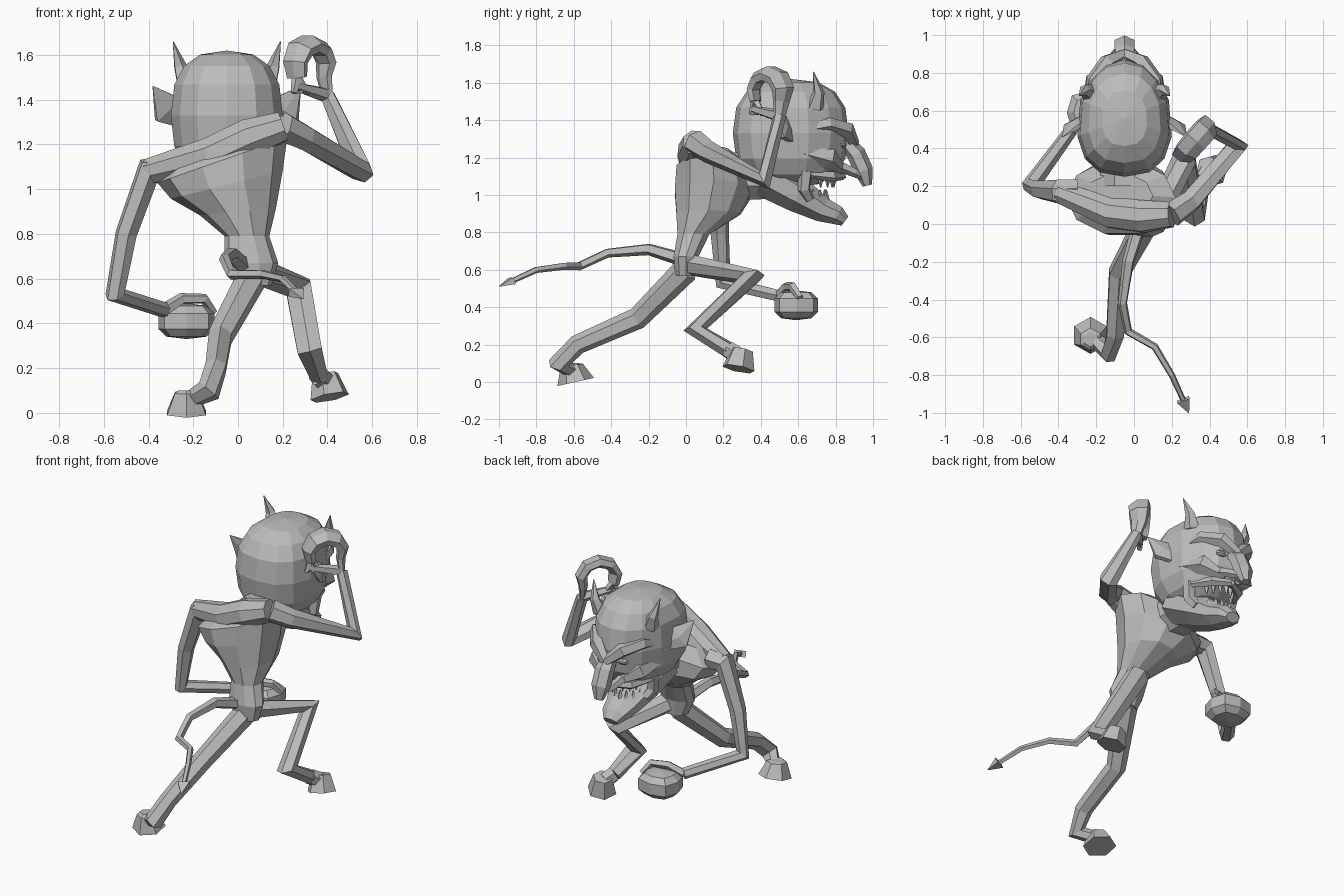
import bpy, bmesh, math
from mathutils import Vector

cube = bpy.data.objects.get("Cube")
if cube:
    bpy.data.objects.remove(cube)

grey = bpy.data.materials.new("clay_grey")
grey.use_nodes = True
grey.diffuse_color = (.5, .5, .5, 1)
shader = grey.node_tree.nodes["Principled BSDF"]
shader.inputs["Base Color"].default_value = grey.diffuse_color

HEAD = Vector((-.05, .56, 1.33))  # middle of the skull


def finish(name, bm):
    """Turn a bmesh into a flat-shaded grey object."""
    bmesh.ops.recalc_face_normals(bm, faces=bm.faces)
    mesh = bpy.data.meshes.new(name)
    bm.to_mesh(mesh)
    bm.free()
    mesh.materials.append(grey)
    part = bpy.data.objects.new(name, mesh)
    bpy.context.collection.objects.link(part)


def skin(name, rings):
    """Bridge rings of points into a closed solid."""
    bm = bmesh.new()
    loops = [[bm.verts.new(point) for point in ring] for ring in rings]
    for lower, upper in zip(loops, loops[1:]):
        for i in range(len(lower)):
            bm.faces.new((lower[i - 1], lower[i], upper[i], upper[i - 1]))
    bm.faces.new(loops[0])
    bm.faces.new(loops[-1])
    finish(name, bm)


def ball(name, center, size, segments, power=1.0, taper=0.0):
    """Faceted ellipsoid; power below one squares it, taper narrows its front."""
    bm = bmesh.new()
    bmesh.ops.create_uvsphere(bm, u_segments=segments, v_segments=segments // 2 + 1, radius=1)
    for vert in bm.verts:
        narrowing = 1 - taper * max(vert.co.y, 0)
        co = Vector([math.copysign(abs(c) ** power, c) * s for c, s in zip(vert.co, size)])
        co.x *= narrowing
        vert.co = co + Vector(center)
    finish(name, bm)


def blend(values, fraction):
    """Interpolate linearly along a short list of values."""
    place = fraction * (len(values) - 1)
    i = min(int(place), len(values) - 2)
    return values[i] + (values[i + 1] - values[i]) * (place - i)


def tube(name, path, radii, sides=6, flat=1.0, wide=None):
    """Limb along a path; wide is the direction that flat leaves alone."""
    points = [Vector(p) for p in path]
    steps = [(b - a).normalized() for a, b in zip(points, points[1:])]
    steps = [steps[0]] + steps + [steps[-1]]
    rings, axis, previous = [], None, None
    for i, point in enumerate(points):
        tangent = (steps[i] + steps[i + 1]).normalized()
        if previous:
            axis = previous.rotation_difference(tangent) @ axis
        else:
            axis = Vector(wide) if wide else tangent.orthogonal()
        axis = (axis - tangent * axis.dot(tangent)).normalized()
        across = tangent.cross(axis) * flat
        # Widen the ring at sharp joints so the limb keeps its thickness
        radius = blend(radii, i / (len(points) - 1)) / max(.6, tangent.dot(steps[i])) ** .5
        angles = [math.tau * (k + .5) / sides for k in range(sides)]
        rings.append([point + (axis * math.cos(a) + across * math.sin(a)) * radius for a in angles])
        previous = tangent
    skin(name, rings)


def pair(name, path, radii, sides=5, flat=1.0, wide=(0, 0, 1)):
    """Mirrored head parts, with the path measured from the skull's middle."""
    for label, sign in (("left", 1), ("right", -1)):
        mirror = Vector((sign, 1, 1))
        tube(f"{label}_{name}", [HEAD + Vector(p) * mirror for p in path],
             radii, sides, flat, Vector(wide) * mirror)


# Torso: slices of centre, half width, half depth and shoulder slope
slices = [
    ((.07, 0, .57), .08, .06, 0),
    ((.06, 0, .67), .12, .07, 0),
    ((.04, .04, .79), .1, .09, 0),
    ((0, .12, .9), .17, .18, .1),
    ((-.05, .15, 1.02), .25, .22, .25),
    ((-.07, .14, 1.13), .29, .2, .35),
    ((-.08, .15, 1.2), .18, .12, .35),
]
torso = []
for center, width, depth, slope in slices:
    turn = [math.tau * k / 10 for k in range(10)]
    torso.append([Vector(center) + Vector((width * math.cos(a), depth * math.sin(a),
                                           slope * width * math.cos(a))) for a in turn])
skin("torso", torso)
tube("neck", [(-.05, .2, 1.1), (-.05, .5, 1.1)], (.14, .13), sides=8)

# Sloping shoulder line across the upper back
left_shoulder = Vector((.2, .05, 1.28))
right_shoulder = Vector((-.4, .17, 1.08))
tube("shoulders", [right_shoulder, (-.12, .06, 1.15), (.05, .04, 1.23), left_shoulder],
     (.06, .1, .07), sides=8)

# Skull, jaw and chin
ball("skull", HEAD, (.255, .31, .29), 14, power=.78, taper=.28)
middle = HEAD.x
tube("jaw", [(middle, .43, 1.1), (middle, .6, 1), (middle, .73, .92), (middle, .81, .89), (middle, .85, .86)],
     (.19, .16, .11, .085, .05), sides=8, flat=.65, wide=(1, 0, 0))

# Long drooping nose
tube("nose", [(middle, .83, 1.31), (middle, .91, 1.22), (middle, .95, 1.13), (middle, .97, 1.05)],
     (.04, .06, .06, .03), flat=.85, wide=(1, 0, 0))
pair("nostril", [(.07, .27, -.18), (.05, .34, -.21), (.02, .38, -.23)], (.03, .02))

# Brows, cheeks, lips and eyes
pair("brow", [(.2, .08, .02), (.165, .2, .05), (.09, .3, .02), (0, .34, -.06)], (.02, .05, .03))
pair("cheek", [(.2, .06, -.1), (.15, .2, -.13), (.05, .28, -.2)], (.03, .06, .02))
pair("upper_lip", [(.16, .1, -.22), (.1, .22, -.23), (0, .28, -.23)], (.02, .03, .02))
pair("mouth_corner", [(.16, .08, -.2), (.15, .07, -.3), (.12, .1, -.35)], (.04, .03))
for label, sign in (("left", 1), ("right", -1)):
    ball(f"{label}_eye", HEAD + Vector((sign * .08, .28, -.06)), (.04, .02, .02), 8)

# Teeth in two arcs
for i in range(-3, 4):
    angle = i * .4
    root = Vector((middle + .1 * math.sin(angle), .68 + .11 * math.cos(angle), 1.1))
    gum = root - Vector((0, .04, .13))
    tube(f"upper_tooth_{i + 4}", [root, root - Vector((0, 0, .06))], (.02, .003), sides=4)
    tube(f"lower_tooth_{i + 4}", [gum, gum + Vector((0, 0, .06))], (.02, .003), sides=4)

# Horns and leaf-shaped ears
pair("horn", [(.18, .13, .14), (.21, .15, .22), (.24, .12, .33)], (.05, .03, .002))
pair("ear", [(.21, 0, 0), (.27, -.04, .03), (.33, -.1, .13)], (.06, .08, .003),
     sides=6, flat=.35, wide=(.6, 0, -1))

# Raised left arm, its hand hooked over with the fingers hanging down
left_wrist = (.4, .5, 1.42)
tube("left_arm", [left_shoulder, (.3, .12, 1.23), (.55, .42, 1.08), left_wrist],
     (.07, .06, .045, .035))
hook = [left_wrist]
for k in range(7):
    angle = math.radians(40 * k - 30)
    hook.append((.325 + .07 * math.cos(angle), .44 + .08 * math.cos(angle),
                 1.55 + .1 * math.sin(angle)))
tube("left_hand", hook, (.035, .07, .07, .05), flat=.55, wide=(-.5, .8, 0))
for k in range(3):
    tip = Vector((.25 + .03 * k, .35 + .03 * k, 1.43))
    tube(f"left_finger_{k + 1}", [hook[-1], tip], (.025, .015), sides=5)
tube("left_thumb", [left_wrist, (.33, .43, 1.44), (.26, .36, 1.46)], (.035, .02), sides=5)

# Lowered right arm with a curled hand
right_wrist = (-.33, .5, .46)
tube("right_arm", [right_shoulder + Vector((.1, 0, 0)), right_shoulder, (-.5, .18, .8), (-.55, .2, .53),
                   right_wrist], (.07, .06, .05, .04, .035))
ball("right_hand", (-.23, .59, .41), (.13, .12, .08), 8, power=.7)
tube("right_thumb", [right_wrist, (-.25, .54, .51), (-.15, .57, .51), (-.11, .61, .45)],
     (.03, .02), sides=5)

# Bent left leg with a tilted hoof
left_ankle = (.36, .23, .17)
tube("left_leg", [(.1, 0, .63), (.27, .35, .56), (.32, .05, .28), left_ankle], (.06, .045))
tube("left_hoof", [(.39, .3, .17), (.41, .28, .07)], (.06, .09))
tube("left_pastern", [left_ankle, (.39, .28, .14)], (.05, .05))

# Trailing right leg with a flat hoof
tube("right_leg", [(.06, 0, .6), (-.08, -.26, .34), (-.1, -.58, .2), (-.13, -.68, .1), (-.21, -.61, .06)],
     (.07, .055, .05, .04))
tube("right_hoof", [(-.23, -.61, .1), (-.23, -.61, .09), (-.23, -.59, 0)], (.04, .06, .1),
     wide=(1, 0, 0))

# Tail with an arrow tip
barb = Vector((.26, -.93, .54))
tube("tail", [(.03, 0, .65), (-.03, -.2, .71), (-.06, -.42, .69), (-.03, -.57, .62), (.11, -.65, .62),
              (.2, -.8, .6), barb], (.04, .025, .02, .015), sides=5)
tube("tail_tip", [barb, barb + Vector((.03, -.07, -.03))], (.05, .003), sides=4, flat=.55, wide=(1, .3, 0))
